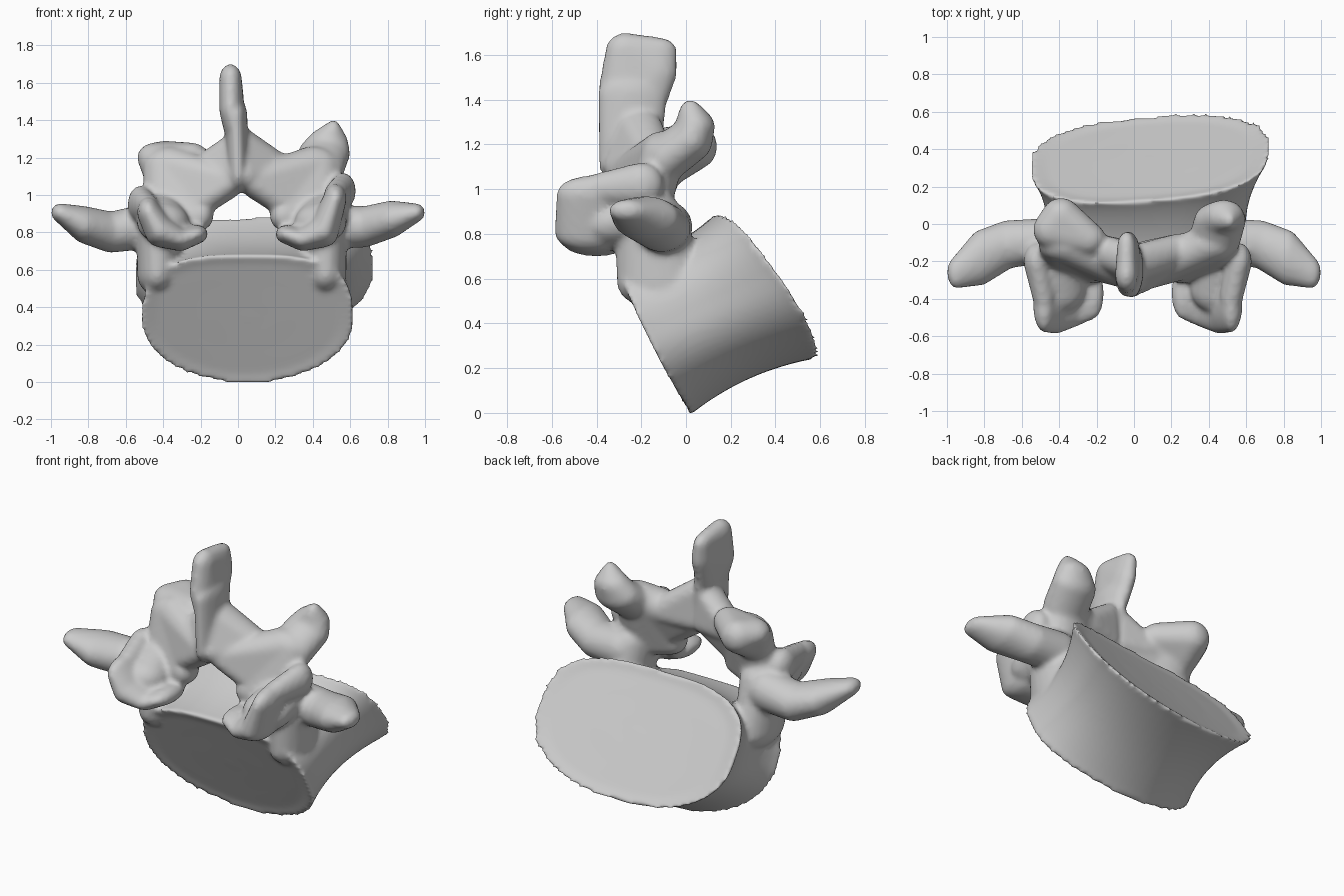
import bpy, bmesh, math
from mathutils import Vector

if "Cube" in bpy.data.objects:
    bpy.data.objects.remove(bpy.data.objects["Cube"])

parts = []


def add(name, bm):
    bmesh.ops.recalc_face_normals(bm, faces=bm.faces)
    me = bpy.data.meshes.new(name)
    bm.to_mesh(me)
    bm.free()
    ob = bpy.data.objects.new(name, me)
    bpy.context.collection.objects.link(ob)
    parts.append(ob)


def skin(name, blobs):
    """Convex skin around a group of ellipsoids (x, y, z, rx, ry, rz)."""
    bm = bmesh.new()
    for x, y, z, rx, ry, rz in blobs:
        new = bmesh.ops.create_icosphere(bm, subdivisions=3, radius=1)["verts"]
        for v in new:
            v.co = Vector((x + v.co.x * rx, y + v.co.y * ry, z + v.co.z * rz))
    hull = bmesh.ops.convex_hull(bm, input=bm.verts)
    loose = {g for g in hull["geom_interior"] if isinstance(g, bmesh.types.BMVert)}
    bmesh.ops.delete(bm, geom=list(loose), context='VERTS')
    add(name, bm)


def limb(name, blobs):
    """Chain of skins through consecutive ellipsoids."""
    for i in range(len(blobs) - 1):
        skin(f"{name}_{i}", blobs[i:i + 2])


def spow(v, p):
    return math.copysign(abs(v) ** p, v)


# Vertebral body: D-shaped rings lofted between two tilted, dished endplates
def body():
    bm = bmesh.new()
    n, steps = 64, 14
    c0, c1 = Vector((0.05, -0.15, 0.335)), Vector((0.085, 0.355, 0.565))
    d0, d1 = Vector((0, -0.44, 0.90)), Vector((0, -0.58, 0.81))
    axis = Vector((0, 0.86, 0.5))

    def ring(t, k, dish=0):
        waist = math.sin(math.pi * t) ** 0.8
        c, d = c0.lerp(c1, t), d0.lerp(d1, t).normalized()
        w = (0.57 + 0.075 * t) * (1 - 0.11 * waist) * k
        h = (0.385 + 0.01 * t) * (1 - 0.11 * waist) * k
        row = []
        for i in range(n):
            a = 2 * math.pi * i / n
            e = 0.65 if math.sin(a) > 0 else 1.0 - 0.12 * t
            u, v = w * spow(math.cos(a), e), h * spow(math.sin(a), e)
            # side rims stand proud and the far plate is slightly twisted
            out = (2 * t - 1) * (0.06 * u * u - dish) + 0.09 * t * u
            row.append(bm.verts.new(c + Vector((u, 0, 0)) + d * v + axis * out))
        return row

    rings = [ring(0, k, 0.008) for k in (0.15, 0.5, 0.85)]
    rings += [ring(s / steps, 1) for s in range(steps + 1)]
    rings += [ring(1, k, 0.012) for k in (0.85, 0.5, 0.15)]
    for r, q in zip(rings, rings[1:]):
        for i in range(n):
            j = (i + 1) % n
            bm.faces.new((r[i], r[j], q[j], q[i]))
    bm.faces.new(rings[0])
    bm.faces.new(rings[-1])
    add("body", bm)


body()

for s, side in ((-1, "left"), (1, "right")):
    k = 0.04 if s > 0 else 0.0   # slight natural asymmetry

    def m(*blobs):
        return [(s * x + k, *rest) for x, *rest in blobs]

    # Pedicle rising from the body
    limb("pedicle_" + side, m((0.43, -0.11, 0.58, 0.11, 0.20, 0.12),
                              (0.42, -0.16, 0.86, 0.12, 0.16, 0.13)))
    # Transverse process sweeping outward
    lift = 0.02 if s > 0 else -0.01
    limb("transverse_process_" + side, [
        (s * 0.50, -0.09, 0.83, 0.12, 0.12, 0.12),
        (s * 0.68, -0.11, 0.81 + lift, 0.09, 0.13, 0.11),
        (s * 0.82, -0.18, 0.85 + lift, 0.08, 0.15, 0.10),
        (s * 0.95, -0.26, 0.905, 0.05, 0.085, 0.05)])
    # Cup-shaped superior articular process
    top = 1.02 if s > 0 else 0.95
    limb("superior_facet_" + side, m((0.22, -0.37, 0.79, 0.06, 0.14, 0.05),
                                     (0.31, -0.40, 0.76, 0.07, 0.15, 0.06),
                                     (0.42, -0.43, 0.81, 0.08, 0.16, 0.09),
                                     (0.48, -0.43, top - 0.04, 0.06, 0.15, 0.08)))
    limb("facet_root_" + side, m((0.40, -0.34, 0.85, 0.14, 0.14, 0.11),
                                 (0.42, -0.16, 0.90, 0.13, 0.12, 0.13)))
    limb("mamillary_knob_" + side, m((0.48, -0.38, top - 0.02, 0.06, 0.12, 0.07),
                                     (0.52, -0.20, top, 0.07, 0.10, 0.10)))
    # Pars and lamina: broad triangular plate narrowing the canal
    skin("pars_" + side, m((0.38, -0.18, 0.88, 0.12, 0.10, 0.10),
                           (0.20, -0.23, 0.89, 0.07, 0.09, 0.08),
                           (0.36, -0.11, 1.14, 0.15, 0.10, 0.12)))
    skin("lamina_" + side, m((0.22, -0.21, 0.95, 0.07, 0.09, 0.08),
                             (0.36, -0.11, 1.15, 0.12, 0.10, 0.11),
                             (0.04, -0.23, 1.07, 0.06, 0.12, 0.09)))
    # Flare from lamina into the spinous process
    skin("flare_" + side, m((0.01, -0.23, 1.10, 0.06, 0.14, 0.09),
                            (0.01, -0.20, 1.27, 0.04, 0.10, 0.08),
                            (0.20, -0.14, 1.12, 0.07, 0.09, 0.09)))
    # Inferior articular process
    if s > 0:
        limb("inferior_facet_right", [(0.43, -0.09, 1.14, 0.14, 0.10, 0.11),
                                      (0.46, 0.02, 1.22, 0.14, 0.10, 0.10),
                                      (0.48, 0.04, 1.28, 0.11, 0.09, 0.08),
                                      (0.51, 0.02, 1.35, 0.04, 0.05, 0.05)])
    else:
        skin("inferior_facet_left", [(-0.40, -0.08, 1.13, 0.11, 0.10, 0.12),
                                     (-0.44, -0.03, 1.20, 0.10, 0.10, 0.08),
                                     (-0.25, -0.08, 1.19, 0.10, 0.09, 0.09),
                                     (-0.39, 0.05, 1.19, 0.10, 0.09, 0.10)])

# Spinous process blade
skin("spinous_base", [(0.0, -0.25, 1.11, 0.06, 0.14, 0.10),
                      (-0.01, -0.24, 1.42, 0.06, 0.155, 0.10)])
skin("spinous_tip", [(-0.02, -0.24, 1.38, 0.06, 0.15, 0.10),
                     (-0.04, -0.28, 1.46, 0.06, 0.11, 0.09),
                     (-0.03, -0.14, 1.52, 0.06, 0.10, 0.09),
                     (-0.04, -0.27, 1.62, 0.06, 0.09, 0.08),
                     (-0.04, -0.13, 1.62, 0.05, 0.09, 0.06)])

# Fuse everything into one continuous bone
bpy.ops.object.select_all(action='DESELECT')
for ob in parts:
    ob.select_set(True)
bone = parts[0]
bpy.context.view_layer.objects.active = bone
bpy.ops.object.join()
bone.name = "vertebra"
rm = bone.modifiers.new("fuse", 'REMESH')
rm.mode = 'VOXEL'
rm.voxel_size = 0.016
sm = bone.modifiers.new("soften", 'SMOOTH')
sm.factor = 0.5
sm.iterations = 5
bpy.ops.object.modifier_apply(modifier="fuse")
bpy.ops.object.modifier_apply(modifier="soften")
bpy.ops.object.shade_smooth()
